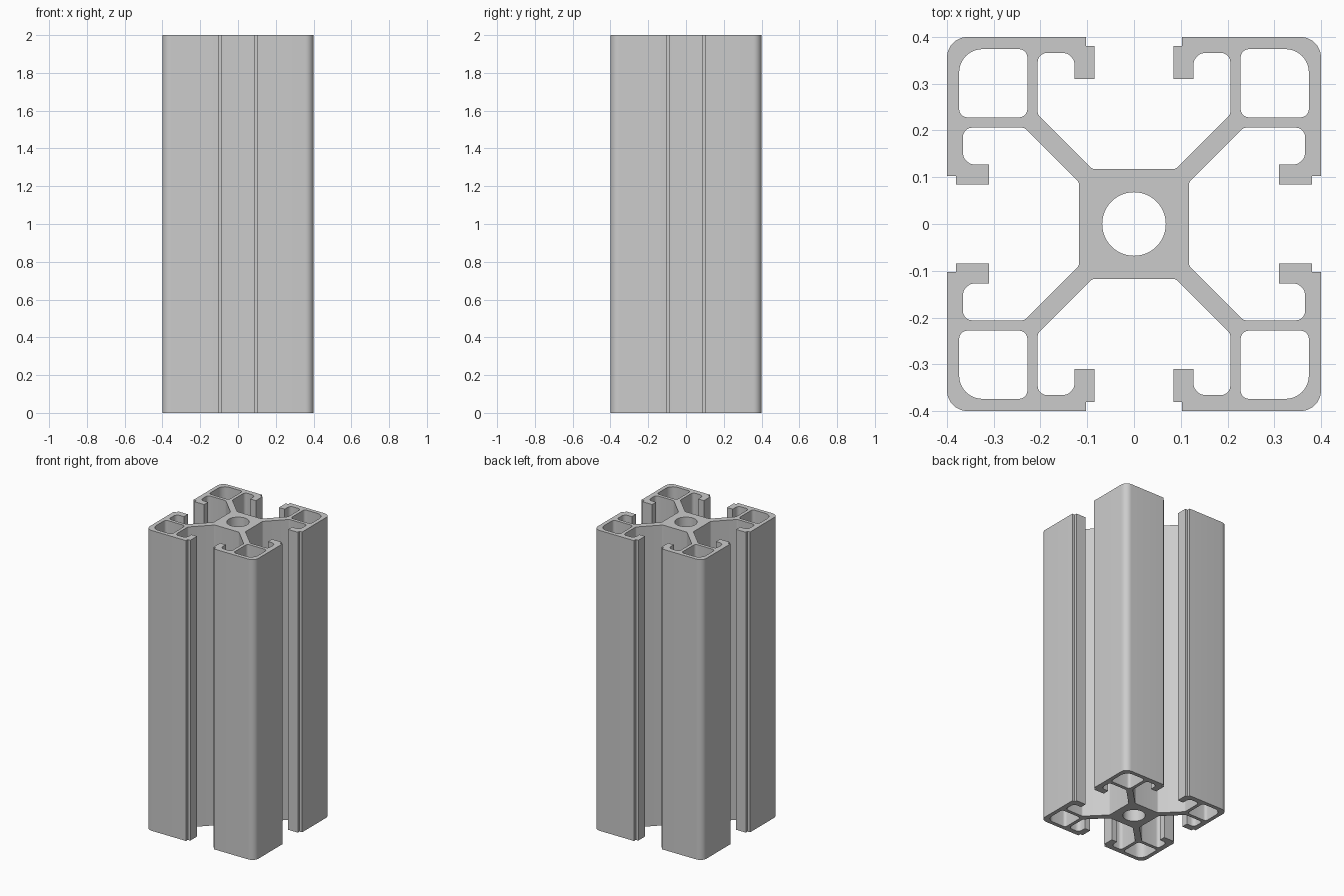
import bpy, bmesh, math
from mathutils import Vector

cube = bpy.data.objects.get("Cube")
if cube:
    bpy.data.objects.remove(cube, do_unlink=True)

HEIGHT = 2.0


def fillet(corners):
    """Round each (x, y, radius) corner of a closed outline."""
    out = []
    n = len(corners)
    for i, (x, y, r) in enumerate(corners):
        p = Vector((x, y))
        if r == 0:
            out.append(p)
            continue
        a = (Vector(corners[i - 1][:2]) - p).normalized()
        b = (Vector(corners[(i + 1) % n][:2]) - p).normalized()
        half = a.angle(b) / 2
        centre = p + (a + b).normalized() * (r / math.sin(half))
        start = p + a * (r / math.tan(half)) - centre
        end = p + b * (r / math.tan(half)) - centre
        sweep = start.angle(end)
        steps = 8 if r > 0.03 else 5
        for k in range(steps + 1):
            t = k / steps
            out.append(centre + (start * math.sin((1 - t) * sweep)
                                 + end * math.sin(t * sweep)) / math.sin(sweep))
    return out


def turn(points, quarter):
    """Rotate 2D corners clockwise by quarter turns."""
    for _ in range(quarter):
        points = [(y, -x, r) for x, y, r in points]
    return points


# Outer outline: half a corner arm, mirrored on its diagonal, turned four times
half_arm = [
    (0.089, 0.1175, 0.014),    # core to diagonal web
    (0.206, 0.2345, 0.014),    # diagonal web to straight web
    (0.206, 0.366, 0.02),      # slot roof
    (0.127, 0.366, 0.026),
    (0.127, 0.31, 0),          # slot lip
    (0.085, 0.31, 0),
    (0.085, 0.381, 0),         # step at slot mouth
    (0.103, 0.381, 0),
    (0.103, 0.4, 0),
]
arm = half_arm + [(0.4, 0.4, 0.044)] + [(y, x, r) for x, y, r in reversed(half_arm)]
loops = [fillet([c for q in range(4) for c in turn(arm, q)])]

# Hollow pocket in each corner
pocket = [(0.228, 0.228, 0.018), (0.228, 0.374, 0.018),
          (0.374, 0.374, 0.05), (0.374, 0.228, 0.018)]
loops += [fillet(turn(pocket, q)) for q in range(4)]

# Central bore
BORE_SIDES = 48
loops.append([Vector((math.cos(a), math.sin(a))) * 0.068
              for a in (math.tau * k / BORE_SIDES for k in range(BORE_SIDES))])

# Walls from every loop, then end caps
bm = bmesh.new()
rims = {0.0: [], HEIGHT: []}
for loop in loops:
    rings = {z: [bm.verts.new((p.x, p.y, z)) for p in loop] for z in rims}
    low, high = rings[0.0], rings[HEIGHT]
    for i in range(len(loop)):
        bm.faces.new((low[i - 1], low[i], high[i], high[i - 1]))
    for z, ring in rings.items():
        rims[z] += [bm.edges.get((ring[i - 1], ring[i])) for i in range(len(ring))]
for z, edges in rims.items():
    bmesh.ops.triangle_fill(bm, use_beauty=True, edges=edges, normal=(0, 0, 1))
bmesh.ops.recalc_face_normals(bm, faces=bm.faces[:])

mesh = bpy.data.meshes.new("slotted_profile")
bm.to_mesh(mesh)
bm.free()
profile = bpy.data.objects.new("slotted_profile", mesh)
bpy.context.collection.objects.link(profile)

# Plain aluminium grey
grey = bpy.data.materials.new("aluminium_grey")
grey.use_nodes = True
colour = (0.6, 0.6, 0.6, 1)
grey.diffuse_color = colour
grey.node_tree.nodes["Principled BSDF"].inputs["Base Color"].default_value = colour
mesh.materials.append(grey)

bpy.ops.object.select_all(action="DESELECT")
profile.select_set(True)
bpy.context.view_layer.objects.active = profile
bpy.ops.object.shade_smooth_by_angle(angle=math.radians(30))
